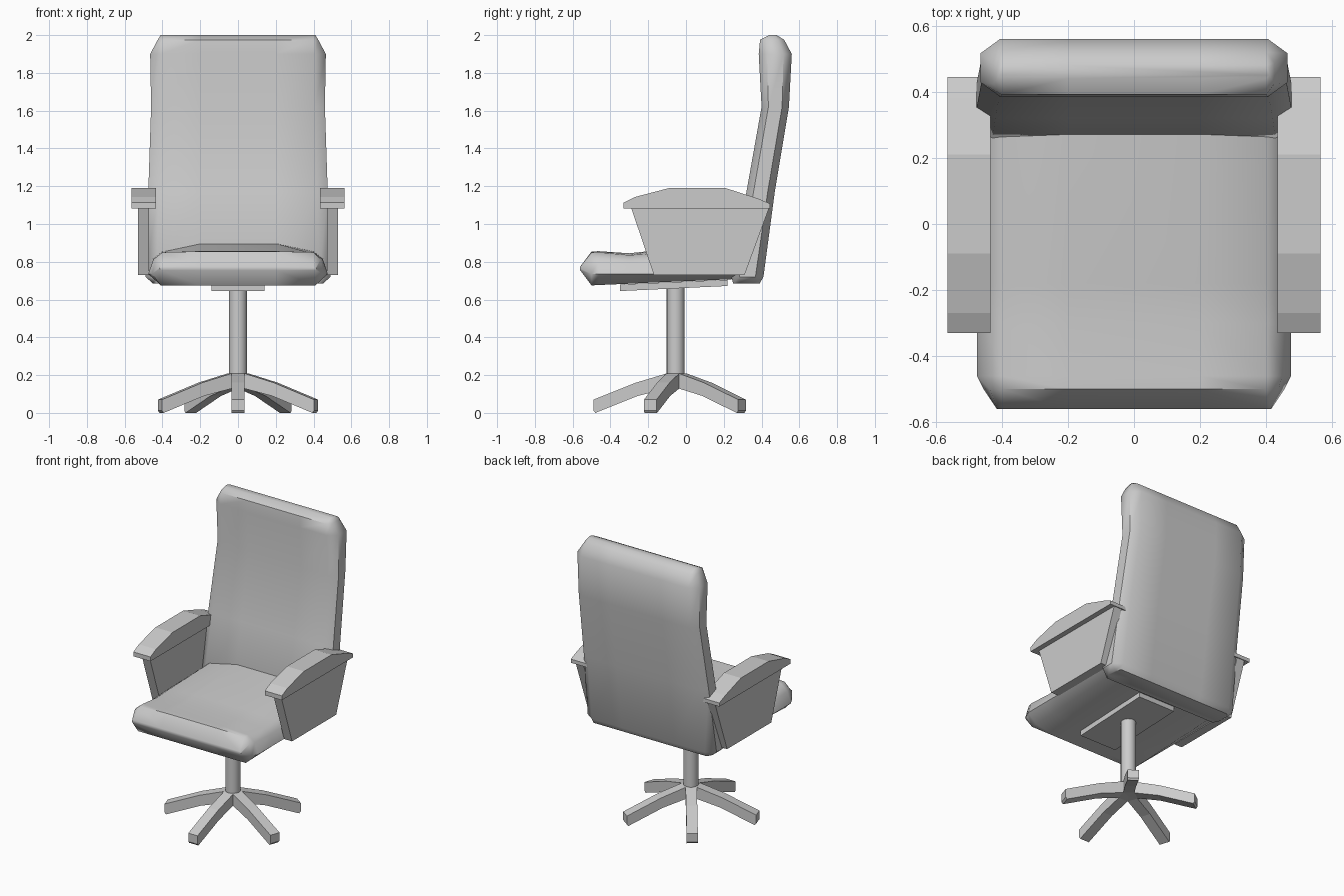
import bpy, bmesh, math
from mathutils import Matrix, Vector

if "Cube" in bpy.data.objects:
    bpy.data.objects.remove(bpy.data.objects["Cube"], do_unlink=True)

grey = bpy.data.materials.new("plain_grey")
grey.use_nodes = True
colour = (0.6, 0.6, 0.6, 1)
grey.diffuse_color = colour
grey.node_tree.nodes["Principled BSDF"].inputs["Base Color"].default_value = colour


def finish(name, bm, angle=None):
    bmesh.ops.remove_doubles(bm, verts=bm.verts, dist=0.0005)
    bmesh.ops.recalc_face_normals(bm, faces=bm.faces)
    mesh = bpy.data.meshes.new(name)
    bm.to_mesh(mesh)
    bm.free()
    mesh.materials.append(grey)
    ob = bpy.data.objects.new(name, mesh)
    bpy.context.collection.objects.link(ob)
    if angle:
        bpy.ops.object.select_all(action="DESELECT")
        ob.select_set(True)
        bpy.context.view_layer.objects.active = ob
        bpy.ops.object.shade_smooth_by_angle(angle=math.radians(angle))
    return ob


def loft(name, rings, angle):
    """Skin closed rings of equal length and cap both ends."""
    bm = bmesh.new()
    loops = [[bm.verts.new(p) for p in ring] for ring in rings]
    n = len(loops[0])
    for a, b in zip(loops, loops[1:]):
        for i in range(n):
            j = (i + 1) % n
            bm.faces.new((a[i], a[j], b[j], b[i]))
    bm.faces.new(loops[0])
    bm.faces.new(loops[-1])
    return finish(name, bm, angle)


def slab(name, profile, x0, x1, turn=None, angle=None):
    """Extrude a (y, z) profile from x0 to x1."""
    bm = bmesh.new()
    face = bm.faces.new([bm.verts.new((x0, y, z)) for y, z in profile])
    ext = bmesh.ops.extrude_face_region(bm, geom=[face])
    verts = [v for v in ext["geom"] if isinstance(v, bmesh.types.BMVert)]
    bmesh.ops.translate(bm, verts=verts, vec=(x1 - x0, 0, 0))
    if turn:
        bmesh.ops.transform(bm, matrix=turn, verts=bm.verts)
    return finish(name, bm, angle)


# Backrest: z, inner half width, outer half width, front y, back y
back_rings = []
for z, wi, w, yf, yb in [
    (0.685, 0.43, 0.45, 0.25, 0.39),
    (0.72, 0.43, 0.49, 0.24, 0.41),
    (1.17, 0.42, 0.475, 0.32, 0.47),
    (1.62, 0.405, 0.46, 0.40, 0.545),
    (1.90, 0.405, 0.465, 0.385, 0.56),
    (1.975, 0.40, 0.425, 0.392, 0.52),
    (2.0, 0.40, 0.41, 0.44, 0.48),
]:
    d = (yb - yf) * 0.25
    half = [(0.2, yf), (wi, yf), (w, yf + d), (w, yb - d), (wi, yb), (0.2, yb)]
    back_rings.append([(x, y, z) for x, y in half] +
                      [(-x, y, z) for x, y in reversed(half)])
loft("backrest", back_rings, 50)

# Seat: y, outer half width, bottom, widest level, shoulder top, crown top
seat_rings = []
for y, w, zb, zm, zt, zc in [
    (-0.56, 0.415, 0.755, 0.765, 0.775, 0.775),
    (-0.50, 0.455, 0.675, 0.735, 0.85, 0.855),
    (-0.46, 0.475, 0.677, 0.735, 0.85, 0.856),
    (-0.30, 0.475, 0.684, 0.735, 0.835, 0.845),
    (-0.18, 0.475, 0.69, 0.735, 0.842, 0.858),
    (0.30, 0.475, 0.71, 0.74, 0.855, 0.897),
]:
    half = [(0.2, zb), (0.41, zb), (w, zm), (0.41 + (w - 0.41) * 0.6, (zt * 2 + zm) / 3),
            (0.40, zt), (0.2, zc)]
    seat_rings.append([(x, y, z) for x, z in half] +
                      [(-x, y, z) for x, z in reversed(half)])
loft("seat", seat_rings, 50)

# Armrests, one per side
pad = [(-0.33, 1.083), (-0.33, 1.113), (-0.27, 1.143), (-0.09, 1.19),
       (0.21, 1.19), (0.38, 1.135), (0.445, 1.108), (0.445, 1.083)]
panel = [(-0.29, 1.085), (0.44, 1.085), (0.31, 0.73), (-0.17, 0.73)]
for side, s in (("left", 1), ("right", -1)):
    slab(side + "_arm_pad", pad, s * 0.435, s * 0.565)
    slab(side + "_arm_panel", panel, s * 0.47, s * 0.53)

# Plate under the seat
slab("seat_plate", [(-0.35, 0.645), (0.22, 0.672), (0.22, 0.705), (-0.35, 0.68)], -0.14, 0.14)

# Column
bm = bmesh.new()
hub = Vector((0, -0.055, 0))
bmesh.ops.create_cone(bm, cap_ends=True, segments=16, radius1=0.048, radius2=0.048,
                      depth=0.54, matrix=Matrix.Translation(hub + Vector((0, 0, 0.4))))
finish("column", bm, 40)

# Five curved legs around the column
leg = [(0, 0.213), (-0.05, 0.208), (-0.21, 0.16), (-0.435, 0.07), (-0.435, 0.012),
       (-0.425, 0), (-0.20, 0.09), (-0.05, 0.128), (0, 0.13)]
for i in range(5):
    turn = Matrix.Translation(hub) @ Matrix.Rotation(i * math.tau / 5, 4, "Z")
    slab("base_leg_%d" % (i + 1), leg, -0.035, 0.035, turn)
